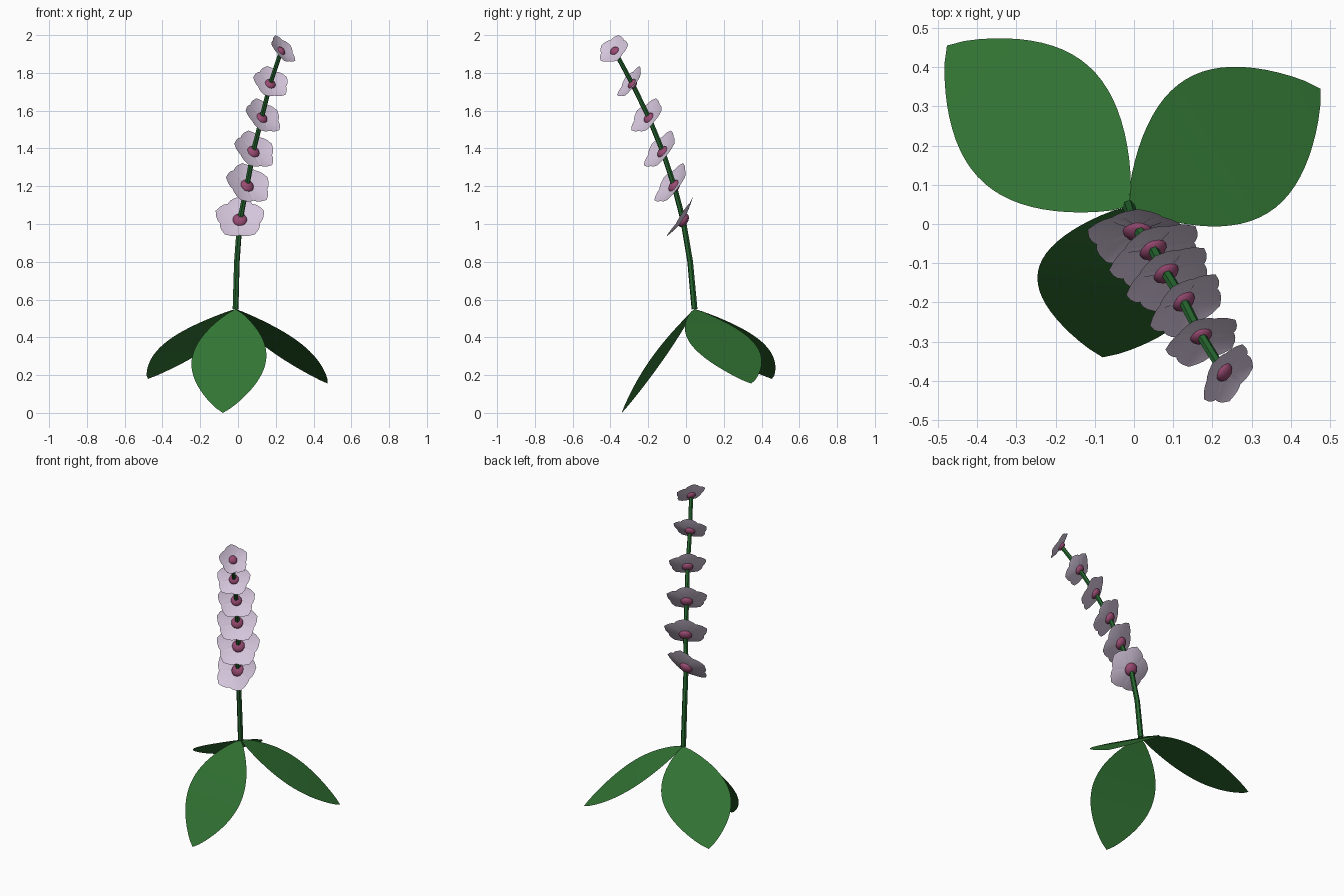
import bpy, bmesh, math
from mathutils import Vector, Matrix

if "Cube" in bpy.data.objects:
    bpy.data.objects.remove(bpy.data.objects["Cube"])


def material(name, rgb):
    m = bpy.data.materials.new(name)
    m.use_nodes = True
    m.diffuse_color = (*rgb, 1)
    m.node_tree.nodes["Principled BSDF"].inputs["Base Color"].default_value = (*rgb, 1)
    return m


LEAF = material("leaf green", (0.032, 0.175, 0.034))
STEM = material("stem green", (0.02, 0.14, 0.03))
PETAL = material("pale lilac", (0.66, 0.56, 0.71))
CENTRE = material("rose pink", (0.32, 0.07, 0.17))
UP = Vector((0, 0, 1))


def frame(x, y, z, origin):
    """Matrix with the given axes and origin."""
    m = Matrix((x, y, z)).transposed().to_4x4()
    m.translation = origin
    return m


def blade(bm, matrix, length, width, height, rows=14, cols=8):
    """Pointed blade along local y; width(t) and height(t, s) shape it."""
    grid = []
    for i in range(rows + 1):
        t = i / rows
        row = []
        for j in range(cols + 1):
            s = 2 * j / cols - 1
            p = Vector((s * width(t), t, height(t, s))) * length
            row.append(bm.verts.new(matrix @ p))
        grid.append(row)
    for a, b in zip(grid, grid[1:]):
        for j in range(cols):
            bm.faces.new((a[j], a[j + 1], b[j + 1], b[j]))


def finish(bm, name, mats):
    bmesh.ops.remove_doubles(bm, verts=bm.verts, dist=0.0003)
    mesh = bpy.data.meshes.new(name)
    for f in bm.faces:
        f.smooth = True
    bm.to_mesh(mesh)
    bm.free()
    for m in mats:
        mesh.materials.append(m)
    ob = bpy.data.objects.new(name, mesh)
    bpy.context.collection.objects.link(ob)
    return ob


# Leaves: three broad flat blades drooping from the stem base
base = Vector((-0.013, 0.045, 0.55))
tips = {"leaf_back_right": (-0.477, 0.455, 0.18),
        "leaf_back_left": (0.475, 0.345, 0.155),
        "leaf_front": (-0.08, -0.34, 0.0)}
for name, tip in tips.items():
    axis = Vector(tip) - base
    length = axis.length
    axis.normalize()
    side = axis.cross(UP).normalized()
    bm = bmesh.new()
    blade(bm, frame(side, axis, side.cross(axis), base), length,
          lambda t: 0.2 / length * max(0, math.sin(math.pi * t)) ** 0.82,
          lambda t, s: 0.015 * math.sin(math.pi * t), rows=24)
    finish(bm, name, [LEAF])

# Flowers: position, heading (degrees from front towards +x), radius
flowers = [((0.01, -0.015, 1.02), 0, 0.135),
           ((0.047, -0.062, 1.20), 27, 0.13),
           ((0.08, -0.122, 1.38), 31, 0.122),
           ((0.125, -0.195, 1.56), 38, 0.112),
           ((0.17, -0.283, 1.74), 23, 0.102),
           ((0.228, -0.377, 1.915), 55, 0.09)]


def petal_width(t):
    return 0.5 * max(0, math.sin(math.pi * t ** 1.25)) ** 0.75


def petal_height(t, s):
    return 0.2 * t ** 1.5 + 0.06 * s * s * math.sin(math.pi * t)


for k, (pos, heading, radius) in enumerate(flowers, 1):
    az, el = math.radians(heading), math.radians(34)
    n = Vector((math.sin(az) * math.cos(el), -math.cos(az) * math.cos(el), math.sin(el)))
    u = (UP - n * n.z).normalized()
    place = frame(u.cross(n), u, n, Vector(pos))
    bm = bmesh.new()
    for p in range(5):
        turn = Matrix.Rotation(math.tau * p / 5, 4, "Z")
        blade(bm, place @ turn, radius, petal_width, petal_height, rows=10, cols=6)
    finish(bm, f"flower_{k}_petals", [PETAL])
    # Flattened centre showing on both sides
    bm = bmesh.new()
    bmesh.ops.create_uvsphere(bm, u_segments=16, v_segments=10, radius=radius * 0.29,
                              matrix=place @ Matrix.Diagonal((1, 1, 0.65, 1)))
    finish(bm, f"flower_{k}_centre", [CENTRE])

# Stem: six-sided tapering tube through the flower centres
path = [base, Vector((-0.006, 0.022, 0.8))] + [Vector(f[0]) for f in flowers]
curve = bpy.data.curves.new("stem", "CURVE")
curve.dimensions = "3D"
curve.bevel_depth = 0.016
curve.bevel_resolution = 1
curve.use_fill_caps = True
spline = curve.splines.new("POLY")
spline.points.add(len(path) - 1)
for i, (pt, p) in enumerate(zip(spline.points, path)):
    pt.co = (*p, 1)
    pt.radius = 1 - 0.25 * i / (len(path) - 1)
curve.materials.append(STEM)
stem = bpy.data.objects.new("stem", curve)
bpy.context.collection.objects.link(stem)
bpy.ops.object.select_all(action="DESELECT")
stem.select_set(True)
bpy.context.view_layer.objects.active = stem
bpy.ops.object.convert(target="MESH")
bpy.ops.object.shade_flat()
